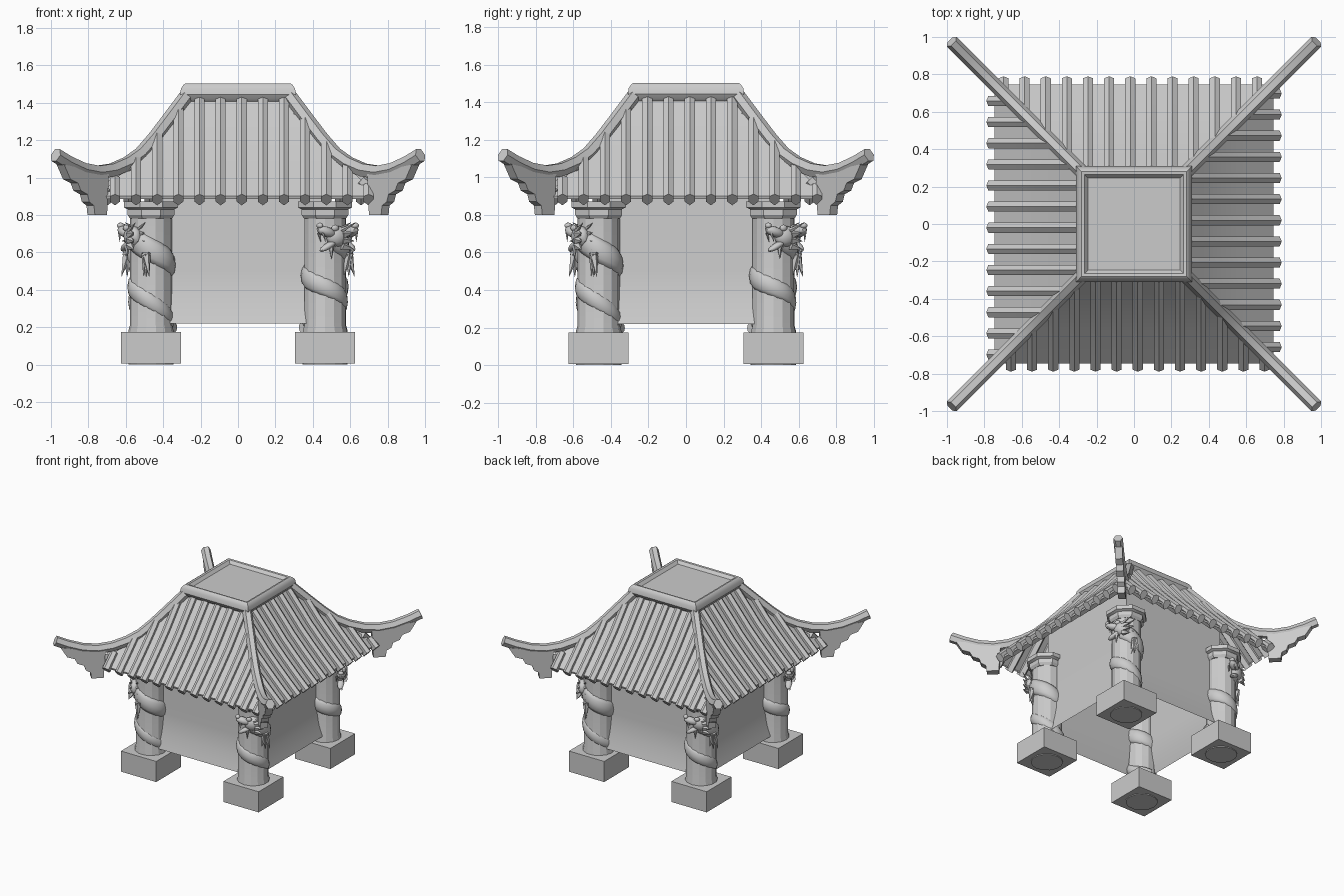
import bpy, bmesh, math
from mathutils import Vector, Matrix

old = bpy.data.objects.get("Cube")
if old:
    bpy.data.objects.remove(old, do_unlink=True)

stone = bpy.data.materials.new("grey_stone")
stone.use_nodes = True
GREY = (0.6, 0.6, 0.6, 1)
stone.diffuse_color = GREY
stone.node_tree.nodes["Principled BSDF"].inputs["Base Color"].default_value = GREY

P = 0.465  # pillar distance from the centre on both axes
PILLAR = Vector((P, -P, 0))


def finish(bm, name, copies=1, angle=28):
    """Turn a bmesh into one object, or four turned about the centre."""
    bmesh.ops.recalc_face_normals(bm, faces=bm.faces)
    mesh = bpy.data.meshes.new(name)
    bm.to_mesh(mesh)
    bm.free()
    mesh.materials.append(stone)
    for k in range(copies):
        ob = bpy.data.objects.new(name if copies == 1 else f"{name}_{k + 1}", mesh)
        ob.rotation_euler.z = k * math.pi / 2
        bpy.context.collection.objects.link(ob)
        if k == 0:
            bpy.ops.object.select_all(action='DESELECT')
            ob.select_set(True)
            bpy.context.view_layer.objects.active = ob
            bpy.ops.object.shade_smooth_by_angle(angle=math.radians(angle))


def skin(bm, rings, closed=True):
    """Join rings of points with quads and, if closed, cap both ends."""
    loops = [[bm.verts.new(p) for p in ring] for ring in rings]
    n = len(loops[0])
    for a, b in zip(loops, loops[1:]):
        for i in range(n):
            j = (i + 1) % n
            bm.faces.new((a[i], a[j], b[j], b[i]))
    if closed:
        bm.faces.new(loops[0])
        bm.faces.new(loops[-1])


def stack(bm, levels, sides=4, centre=Vector(), closed=True):
    """Regular polygons stacked by (half width, height)."""
    grow = 1 / math.cos(math.pi / sides)
    rings = []
    for half, z in levels:
        turns = [(i + 0.5) * math.tau / sides for i in range(sides)]
        rings.append([centre + Vector((half * grow * math.cos(t),
                                       half * grow * math.sin(t), z)) for t in turns])
    skin(bm, rings, closed)


def sweep(bm, path, section, scales=None):
    """Carry a cross-section along a path, keeping it upright."""
    rings = []
    for i, p in enumerate(path):
        t = (path[min(i + 1, len(path) - 1)] - path[max(i - 1, 0)]).normalized()
        side = t.cross(Vector((0, 0, 1))).normalized()
        up = side.cross(t)
        s = scales[i] if scales else 1
        rings.append([p + (side * a + up * b) * s for a, b in section])
    skin(bm, rings)


def oval(w, h, n):
    return [(w * math.cos(i * math.tau / n), h * math.sin(i * math.tau / n)) for i in range(n)]


def height(profile, r):
    """Height on a profile of (position, height) points."""
    for (r0, z0), (r1, z1) in zip(profile, profile[1:]):
        if r <= r1:
            return z0 + (z1 - z0) * (r - r0) / (r1 - r0)
    return profile[-1][1]


# Body: hollow square walls up to the roof, open below, flaring towards the floor
bm = bmesh.new()
stack(bm, [(0.46, 1.18), (0.46, 0.5), (0.467, 0.42), (0.48, 0.34), (0.5, 0.26), (0.512, 0.22)],
      closed=False)
finish(bm, "body_walls")

# Roof: concave slopes, open underneath
SLOPE = [(0.26, 1.43), (0.37, 1.30), (0.47, 1.18), (0.57, 1.075), (0.67, 0.975), (0.78, 0.87)]
bm = bmesh.new()
stack(bm, SLOPE[:-1] + [(0.745, 0.9), (0.74, 0.885)], closed=False)
finish(bm, "roof_slopes")

# Roof cap: rounded square frame around a sunken panel
bm = bmesh.new()
stack(bm, [(0.27, 1.40), (0.295, 1.42), (0.31, 1.445), (0.305, 1.475), (0.292, 1.495),
           (0.28, 1.503), (0.265, 1.50), (0.245, 1.477)])
finish(bm, "roof_cap")

# Tile ribs running down each slope, pointed below
bm = bmesh.new()
RIB = [(0, 0.036), (0.027, 0.02), (0.027, -0.018), (0, -0.046), (-0.027, -0.018), (-0.027, 0.02)]
for i in range(-6, 7):
    x = i * 0.113 + 0.02
    start = max(0.28, abs(x))
    stops = [start] + [r for r, z in SLOPE if start + 0.02 < r < 0.75] + [0.765]
    sweep(bm, [Vector((x, -r, height(SLOPE, r))) for r in stops], RIB)
finish(bm, "tile_ribs", 4)

# Hip ridges with upturned ends
bm = bmesh.new()
HIP = [(0.28, 1.43), (0.37, 1.31), (0.45, 1.205), (0.52, 1.125), (0.59, 1.075), (0.67, 1.04),
       (0.75, 1.028), (0.83, 1.043), (0.91, 1.08), (0.975, 1.12)]
sweep(bm, [Vector((r, -r, z)) for r, z in HIP], oval(0.036, 0.04, 6))
finish(bm, "hip_ridge", 4)

# Scalloped brackets below the ridge ends
bm = bmesh.new()
OUTLINE = [(0.71, 1.03), (0.72, 0.80), (0.785, 0.80), (0.79, 0.85), (0.815, 0.87), (0.825, 0.91),
           (0.86, 0.93), (0.875, 0.97), (0.915, 0.99), (0.95, 1.07), (0.84, 1.045)]
shift = Vector((0.02, 0.02, 0))
skin(bm, [[Vector((r, -r, z)) + s * shift for r, z in OUTLINE] for s in (-1, 1)])
finish(bm, "eave_bracket", 4)

# Plinths, round pillars and stepped capitals
bm = bmesh.new()
stack(bm, [(0.16, 0.006), (0.16, 0.175)], 4, PILLAR)
finish(bm, "plinth", 4)
bm = bmesh.new()
stack(bm, [(0.118, 0), (0.118, 0.18), (0.11, 0.21), (0.11, 0.82)], 14, PILLAR)
finish(bm, "pillar", 4, 20)
bm = bmesh.new()
stack(bm, [(0.112, 0.78), (0.125, 0.80), (0.125, 0.83), (0.145, 0.84), (0.145, 0.872)], 8, PILLAR)
finish(bm, "capital", 4)

# Serpent body coiled down the pillar, by turn in degrees and height
COIL = [(-55, 0.665), (0, 0.61), (90, 0.53), (180, 0.475), (270, 0.415), (315, 0.38),
        (360, 0.335), (420, 0.27), (470, 0.22), (540, 0.195)]
bm = bmesh.new()
coil, sizes = [], []
STEPS = 48
for i in range(STEPS + 1):
    turn = -55 + 590 * i / STEPS
    a = math.radians(turn)
    reach = 0.097 + 0.03 * max(0, turn - 420) / 120
    coil.append(PILLAR + Vector((reach * math.cos(a), reach * math.sin(a), height(COIL, turn))))
    sizes.append(1.1 - 0.65 * (i / STEPS) ** 2)
sweep(bm, coil, oval(0.033, 0.058, 10), sizes)
finish(bm, "serpent_body", 4, 60)

# Serpent head, placed by forward, outward and up distances
turn = math.radians(-62)
out = Vector((math.cos(turn), math.sin(turn), 0))
fwd = Vector((math.sin(turn), -math.cos(turn), 0))
HEAD = PILLAR + out * 0.118 + Vector((0, 0, 0.685))
FRAME = Matrix((fwd, out, Vector((0, 0, 1)))).transposed().to_4x4()
bm = bmesh.new()


def at(f, o, u):
    return HEAD + fwd * f + out * o + Vector((0, 0, u))


def lump(place, size, tilt=0):
    m = (Matrix.Translation(at(*place)) @ FRAME @ Matrix.Rotation(tilt, 4, 'Y')
         @ Matrix.Diagonal((*size, 1)))
    bmesh.ops.create_icosphere(bm, subdivisions=2, radius=1, matrix=m)


def spike(base, tip, r):
    a, b = at(*base), at(*tip)
    m = Matrix.Translation((a + b) / 2) @ (b - a).to_track_quat('Z', 'Y').to_matrix().to_4x4()
    bmesh.ops.create_cone(bm, cap_ends=True, segments=5, radius1=r, radius2=0.001,
                          depth=(b - a).length, matrix=m)


lump((-0.01, 0, 0), (0.065, 0.042, 0.058))           # skull
lump((0.06, 0.01, 0.025), (0.06, 0.032, 0.028), -0.3)  # upper jaw
lump((0.045, 0.005, -0.05), (0.06, 0.026, 0.018), 0.5)  # lower jaw
lump((0.1, 0.012, 0.058), (0.018, 0.022, 0.016))     # nose
for side in (-0.02, 0.026):
    lump((0.015, side, 0.045), (0.022, 0.014, 0.018))  # brow
    spike((-0.02, side, 0.03), (-0.11, side * 1.3, 0.075), 0.014)  # horn
    spike((0.09, side, 0.02), (0.075, side * 1.2, -0.03), 0.008)   # fang
    for drop in range(3):                            # mane
        spike((-0.03, side, 0.01 - drop * 0.03),
              (-0.095, side * 1.4, 0.02 - drop * 0.045), 0.024)
spike((0.03, 0.01, -0.05), (0.03, 0.012, -0.12), 0.016)   # beard
for claw in (-0.135, -0.1, -0.07):                   # foreleg claws
    spike((-0.1, -0.035, -0.09), (claw, -0.035, -0.215), 0.026)
finish(bm, "serpent_head", 4)
